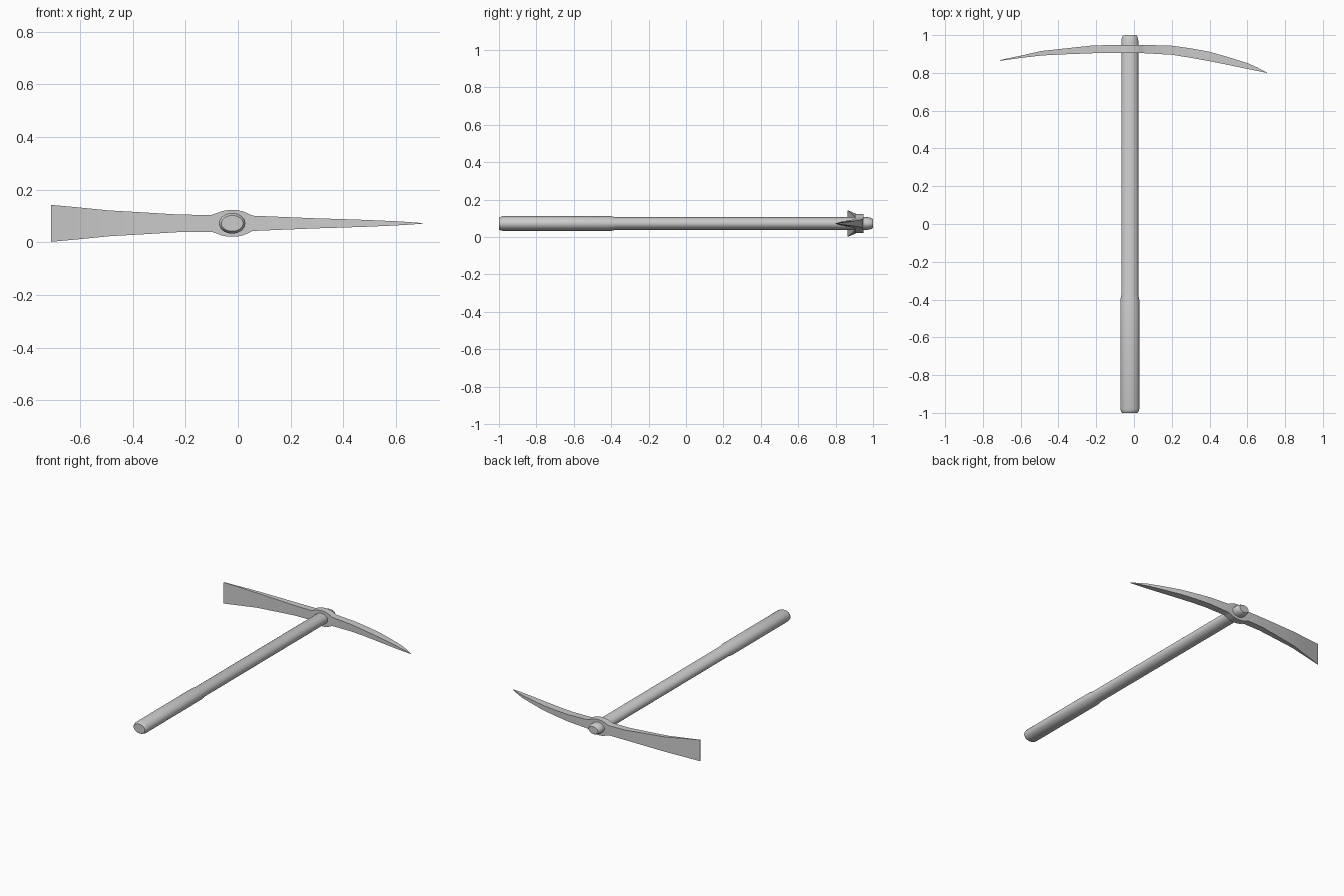
import bpy, math

if "Cube" in bpy.data.objects:
    bpy.data.objects.remove(bpy.data.objects["Cube"])

CX, CZ = -0.022, 0.072


def loft(name, rings, angle):
    """Skin a list of equal-length rings and cap both ends."""
    n = len(rings[0])
    verts = [p for r in rings for p in r]
    faces = [(i * n + j, i * n + (j + 1) % n, (i + 1) * n + (j + 1) % n, (i + 1) * n + j)
             for i in range(len(rings) - 1) for j in range(n)]
    faces += [tuple(reversed(range(n))), tuple(range(len(verts) - n, len(verts)))]
    me = bpy.data.meshes.new(name)
    me.from_pydata(verts, [], faces)
    ob = bpy.data.objects.new(name, me)
    bpy.context.collection.objects.link(ob)
    bpy.context.view_layer.objects.active = ob
    ob.select_set(True)
    bpy.ops.object.mode_set(mode='EDIT')
    bpy.ops.mesh.select_all(action='SELECT')
    bpy.ops.mesh.normals_make_consistent(inside=False)
    bpy.ops.object.mode_set(mode='OBJECT')
    bpy.ops.object.shade_smooth_by_angle(angle=math.radians(angle))
    ob.select_set(False)
    return ob


def ellipse(y, rx, rz, n=32):
    return [(CX + rx * math.cos(2 * math.pi * k / n), y, CZ + rz * math.sin(2 * math.pi * k / n))
            for k in range(n)]


# Oval wooden handle with thicker grip: y, half width, half height
handle = [(-1.0, .041, .030), (-.994, .046, .035), (-.98, .050, .039), (-.40, .050, .039),
          (-.375, .045, .034), (.97, .045, .034), (.99, .041, .030), (1.0, .034, .024)]
loft("handle", [ellipse(*s) for s in handle], 50)

# Curved head, adze blade to pick point: x, y near, y far, half height
head = [(-.71, .864, .868, .070), (-.60, .879, .891, .060), (-.49, .892, .916, .049),
        (-.35, .899, .931, .041), (-.22, .904, .945, .033), (-.10, .904, .948, .032),
        (-.085, .904, .948, .037), (-.065, .904, .948, .045), (-.045, .904, .948, .0495),
        (-.022, .904, .948, .051), (.001, .904, .948, .0495), (.021, .904, .948, .045),
        (.041, .904, .948, .036), (.056, .904, .948, .029), (.20, .896, .944, .023),
        (.30, .880, .930, .019), (.40, .862, .912, .016), (.50, .842, .883, .0125),
        (.60, .821, .852, .008), (.65, .811, .830, .005), (.703, .800, .802, .001)]
loft("pick_head", [[(x, a, CZ - h), (x, b, CZ - h), (x, b, CZ + h), (x, a, CZ + h)]
                   for x, a, b, h in head], 30)
